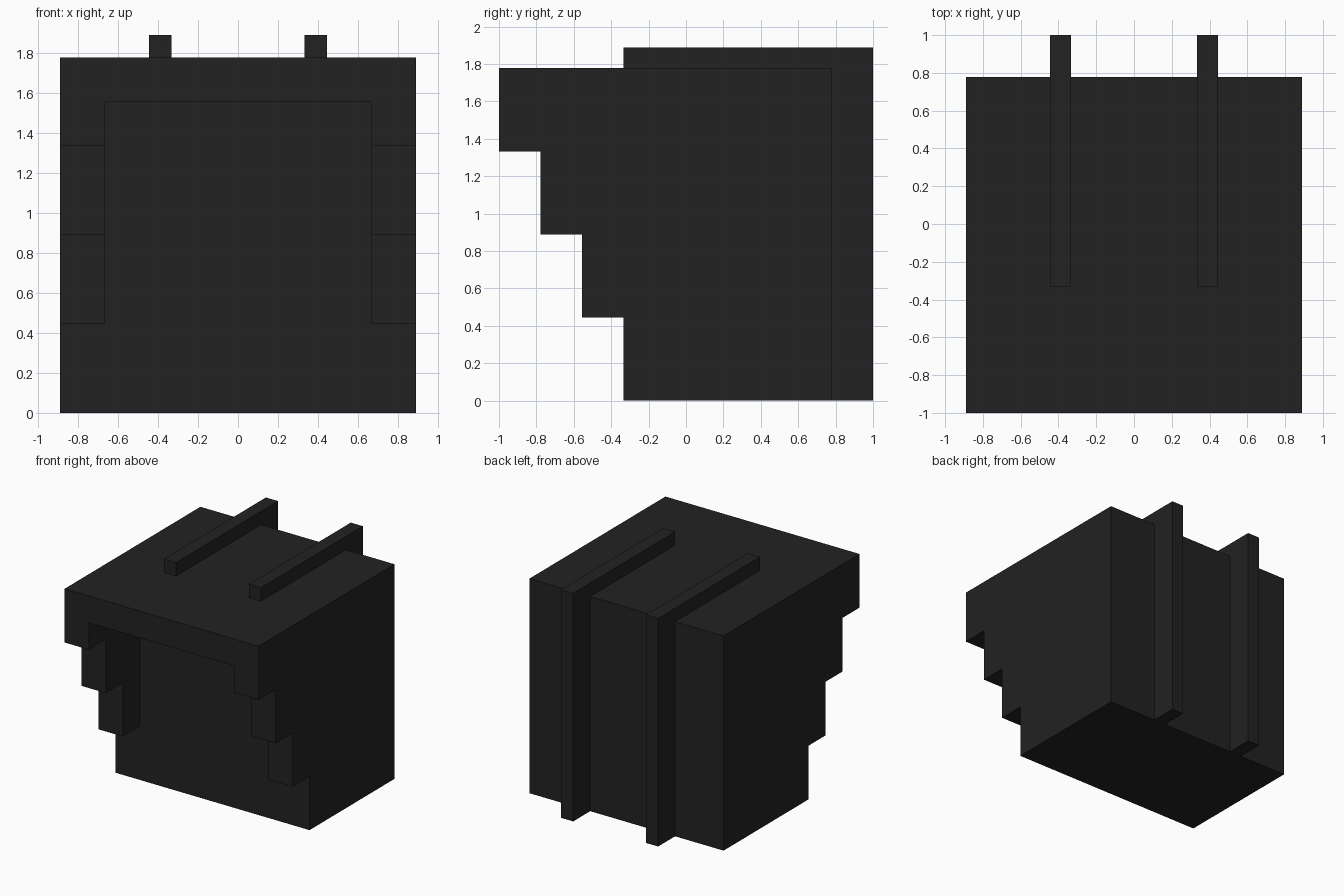
import bpy
import bmesh

U = 1 / 9  # one grid step

cube = bpy.data.objects.get("Cube")
if cube:
    bpy.data.objects.remove(cube, do_unlink=True)

charcoal = bpy.data.materials.new("charcoal")
charcoal.use_nodes = True
color = (0.016, 0.016, 0.016, 1)
charcoal.diffuse_color = color
charcoal.node_tree.nodes["Principled BSDF"].inputs["Base Color"].default_value = color


def extrude_profile(name, profile, x0, x1):
    """Extrude a (y, z) outline from x0 to x1, all in grid steps."""
    bm = bmesh.new()
    face = bm.faces.new([bm.verts.new((x0 * U, y * U, z * U)) for y, z in profile])
    result = bmesh.ops.extrude_face_region(bm, geom=[face])
    verts = [g for g in result["geom"] if isinstance(g, bmesh.types.BMVert)]
    bmesh.ops.translate(bm, vec=((x1 - x0) * U, 0, 0), verts=verts)
    bmesh.ops.recalc_face_normals(bm, faces=bm.faces)
    mesh = bpy.data.meshes.new(name)
    bm.to_mesh(mesh)
    bm.free()
    mesh.materials.append(charcoal)
    obj = bpy.data.objects.new(name, mesh)
    bpy.context.collection.objects.link(obj)
    return obj


# Main block with the overhanging brow
body = [(-3, 0), (7, 0), (7, 16), (-9, 16), (-9, 14), (-3, 14)]
extrude_profile("body", body, -8, 8)

# Stepped side guards framing the front opening
steps = [(-3, 14), (-3, 4)]
for i in range(3):
    y, z = -5 - 2 * i, 4 + 4 * i
    steps += [(y, z), (y, min(z + 4, 14))]

# Ridge running over the top and down the back
ridge = [(-3, 16), (-3, 17), (9, 17), (9, 0), (7, 0), (7, 16)]

for side, sign in (("left", 1), ("right", -1)):
    extrude_profile(side + "_stepped_guard", steps, 6 * sign, 8 * sign)
    extrude_profile(side + "_ridge", ridge, 3 * sign, 4 * sign)
